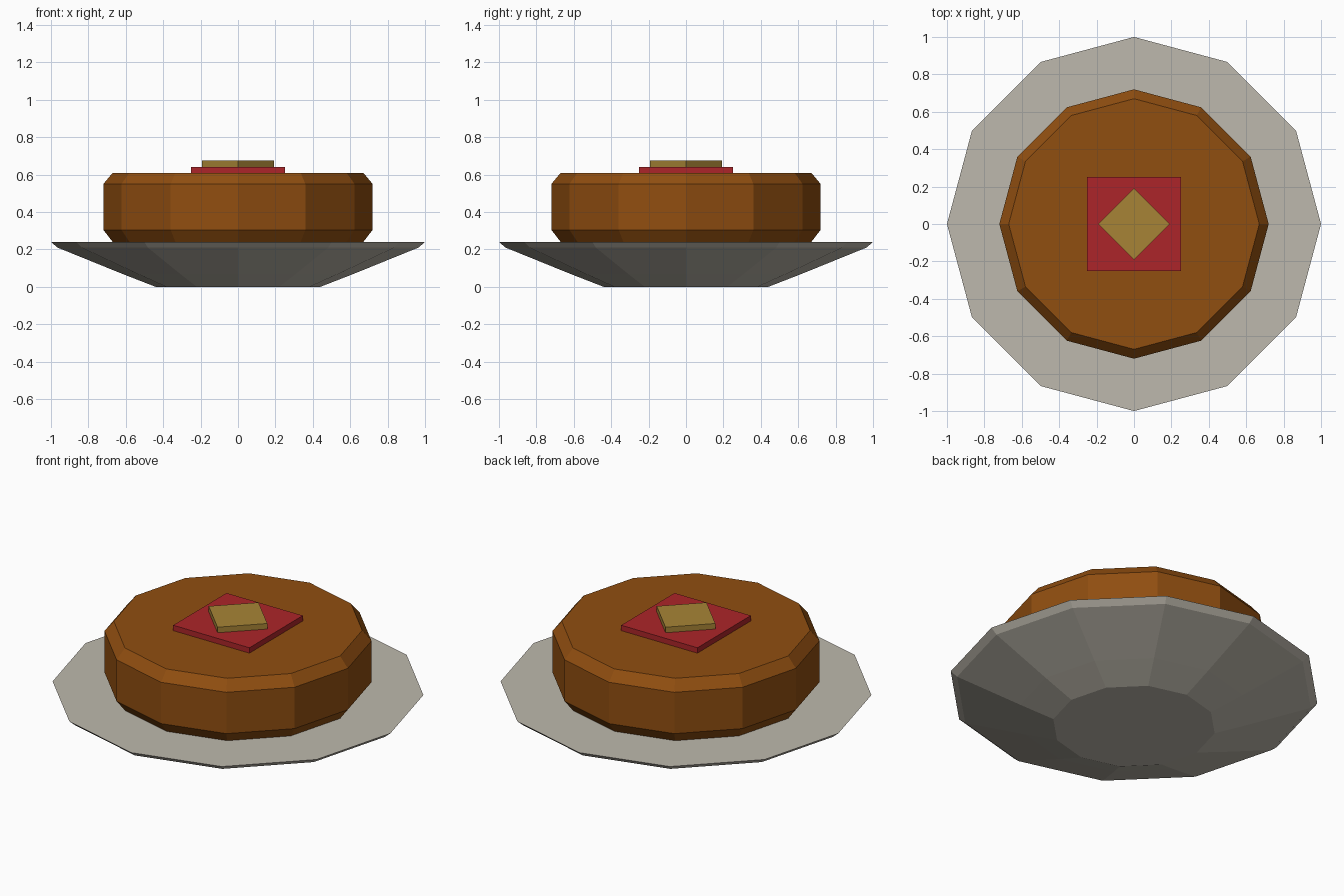
import bpy, bmesh, math

if "Cube" in bpy.data.objects:
    bpy.data.objects.remove(bpy.data.objects["Cube"])


def linear(c):
    c /= 255
    return c / 12.92 if c <= 0.04045 else ((c + 0.055) / 1.055) ** 2.4


def material(name, r, g, b):
    m = bpy.data.materials.new(name)
    m.diffuse_color = (linear(r), linear(g), linear(b), 1)
    m.use_nodes = True
    m.node_tree.nodes["Principled BSDF"].inputs["Base Color"].default_value = m.diffuse_color
    return m


def lathe(name, profile, sides, mat, turn=0.0):
    """Faceted solid from (radius, z) rings, capped at both ends."""
    bm = bmesh.new()
    rings = []
    for r, z in profile:
        rings.append([bm.verts.new((r * math.cos(turn + 2 * math.pi * i / sides),
                                    r * math.sin(turn + 2 * math.pi * i / sides), z))
                      for i in range(sides)])
    for low, high in zip(rings, rings[1:]):
        for i in range(sides):
            j = (i + 1) % sides
            bm.faces.new((low[i], low[j], high[j], high[i]))
    bm.faces.new(rings[0][::-1])
    bm.faces.new(rings[-1])
    bmesh.ops.recalc_face_normals(bm, faces=bm.faces)
    mesh = bpy.data.meshes.new(name)
    bm.to_mesh(mesh)
    bm.free()
    mesh.materials.append(mat)
    obj = bpy.data.objects.new(name, mesh)
    bpy.context.collection.objects.link(obj)
    return obj


grey = material("warm grey", 190, 185, 173)
brown = material("caramel brown", 144, 78, 16)
red = material("deep red", 172, 37, 41)
gold = material("dull gold", 167, 132, 54)

# Plate: narrow foot, flared underside, thin rim, flat top
lathe("plate", [(0.44, 0.0), (0.62, 0.07), (0.965, 0.21), (1.0, 0.24)], 12, grey)

# Cake: drum with bevelled top and bottom edges
lathe("cake", [(0.67, 0.24), (0.72, 0.305), (0.72, 0.55), (0.67, 0.61)], 12, brown)

# Topping: square slab with a smaller diamond on it
half = 0.25 * math.sqrt(2)
lathe("topping_square", [(half, 0.61), (half, 0.642)], 4, red, math.pi / 4)
lathe("topping_diamond", [(0.192, 0.642), (0.192, 0.675)], 4, gold)
